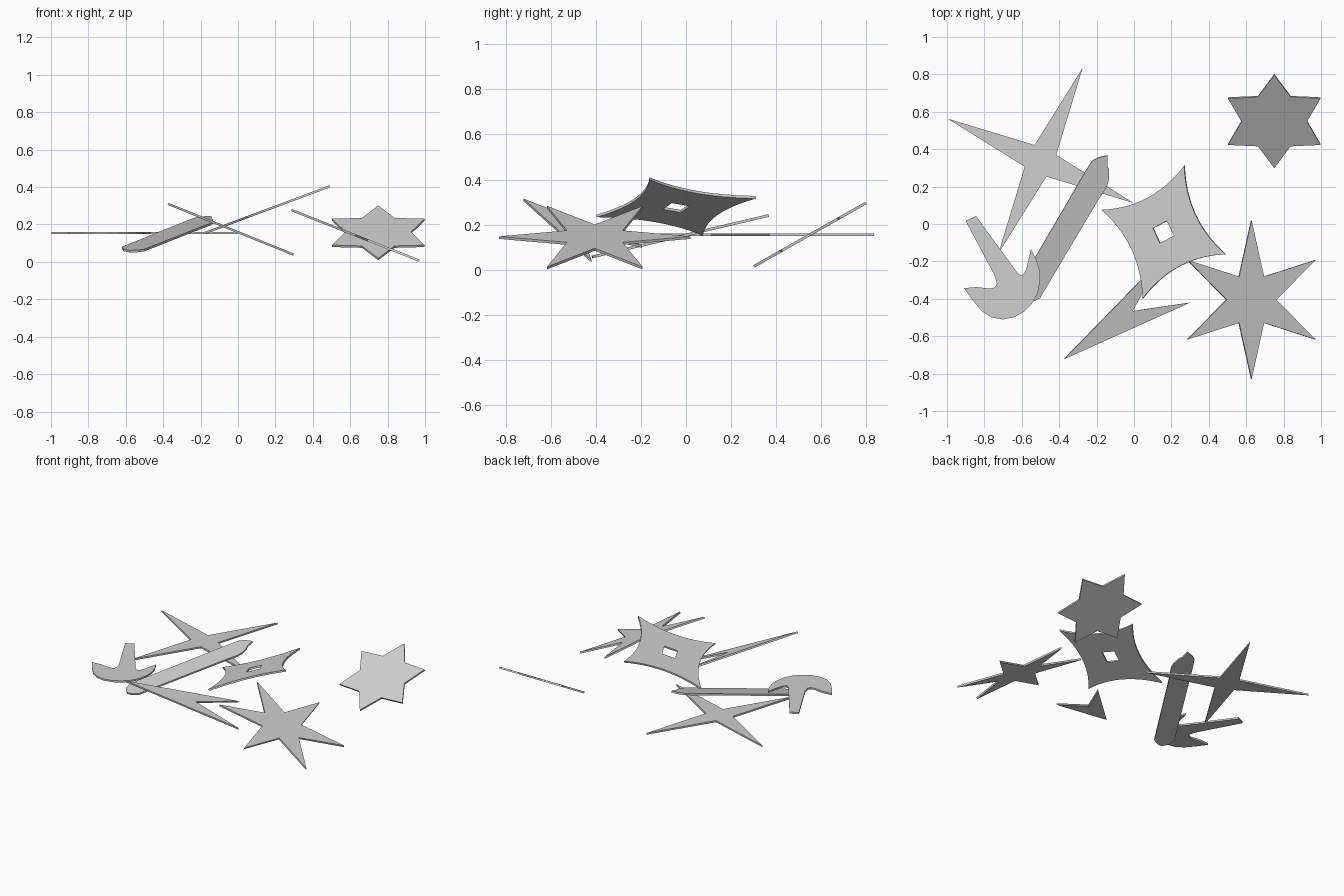
import bpy
import bmesh
from math import sin, cos, radians, pi
from mathutils import Vector

cube = bpy.data.objects.get("Cube")
if cube:
    bpy.data.objects.remove(cube, do_unlink=True)

THICKNESS = 0.012

steel = bpy.data.materials.new("grey_steel")
steel.use_nodes = True
grey = (0.62, 0.62, 0.62, 1)
steel.diffuse_color = grey
steel.node_tree.nodes["Principled BSDF"].inputs["Base Color"].default_value = grey


def polar(radius, angle):
    return Vector((radius * cos(angle), radius * sin(angle)))


def star(points, outer, inner, first_angle):
    """Outline of a star, alternating tips and inner corners."""
    step = pi / points
    return [polar(inner if i % 2 else outer, radians(first_angle) + i * step)
            for i in range(points * 2)]


def curved_square(radius, first_angle, sag, segments=12):
    """Outline of a square whose sides bow inward."""
    corners = [polar(radius, radians(first_angle) + i * pi / 2) for i in range(4)]
    outline = []
    for i, a in enumerate(corners):
        b = corners[(i + 1) % 4]
        inward = -((a + b) / 2).normalized()
        for s in range(segments):
            t = s / segments
            outline.append(a.lerp(b, t) + inward * sag * 4 * t * (1 - t))
    return outline


def plate(name, outlines, location, tilt_x=0, tilt_y=0):
    """Thin flat plate from closed outlines; inner outlines become holes."""
    curve = bpy.data.curves.new(name, "CURVE")
    curve.dimensions = "2D"
    curve.fill_mode = "BOTH"
    curve.extrude = THICKNESS / 2
    for outline in outlines:
        spline = curve.splines.new("POLY")
        spline.points.add(len(outline) - 1)
        for point, (x, y) in zip(spline.points, outline):
            point.co = (x, y, 0, 1)
        spline.use_cyclic_u = True
    obj = bpy.data.objects.new(name, curve)
    bpy.context.collection.objects.link(obj)
    obj.location = location
    obj.rotation_euler = (radians(tilt_x), radians(tilt_y), 0)
    bpy.ops.object.select_all(action="DESELECT")
    obj.select_set(True)
    bpy.context.view_layer.objects.active = obj
    bpy.ops.object.convert(target="MESH")
    obj = bpy.context.view_layer.objects.active
    mesh = obj.data
    # weld the caps to the rim and keep every face flat
    bm = bmesh.new()
    bm.from_mesh(mesh)
    bmesh.ops.remove_doubles(bm, verts=bm.verts, dist=0.0001)
    bmesh.ops.recalc_face_normals(bm, faces=bm.faces)
    for face in bm.faces:
        face.smooth = False
    bm.to_mesh(mesh)
    bm.free()
    mesh.materials.clear()
    mesh.materials.append(steel)
    return obj


# throwing stars
plate("four_point_star", [star(4, 0.546, 0.09, 65.6)], (-0.5, 0.338, 0.155))
plate("short_six_point_star", [star(6, 0.286, 0.175, 90)], (0.75, 0.55, 0.155), tilt_x=29.5)
plate("long_six_point_star", [star(6, 0.425, 0.143, 90)], (0.627, -0.405, 0.142), tilt_y=21.6)

# concave square with a square hole
plate("curved_square_star",
      [curved_square(0.374, 71.5, 0.06), star(2, 0.063, 0.063, 71.5)],
      (0.159, -0.043, 0.28), tilt_y=-20.5)

# swept V-shaped blade, laid out from its long tip
mid, spread = radians(33.1), radians(10.5)
plate("chevron_blade",
      [[Vector((0, 0)), polar(0.785, mid - spread), polar(0.47, mid), polar(0.765, mid + spread)]],
      (-0.374, -0.722, 0.31), tilt_y=22)

# long straight blade, lengthened to allow for its tilt
blade_tilt = 13.2
blade = [(-.62, -.335), (-.613, -.385), (-.58, -.418), (-.54, -.415), (-.503, -.396),
         (-.198, .118), (-.145, .2), (-.133, .24), (-.134, .29), (-.143, .31),
         (-.142, .367), (-.19, .356), (-.225, .337), (-.258, .285)]
plate("long_blade", [[(x, y / cos(radians(blade_tilt))) for x, y in blade]],
      (0, 0, 0.154), tilt_x=blade_tilt)

# hooked axe with a short handle
axe = [(-.9, .016), (-.845, .043), (-.635, -.325 + .08), (-.62, -.265), (-.6, -.275),
       (-.585, -.262), (-.573, -.23), (-.551, -.134), (-.522, -.19), (-.504, -.25),
       (-.503, -.31), (-.515, -.37), (-.545, -.425), (-.59, -.47), (-.64, -.498),
       (-.7, -.51), (-.76, -.5), (-.815, -.465), (-.865, -.405), (-.909, -.343),
       (-.84, -.337), (-.77, -.346), (-.742, -.338), (-.733, -.318), (-.745, -.275)]
plate("hooked_axe", [axe], (0, 0, 0.155))
